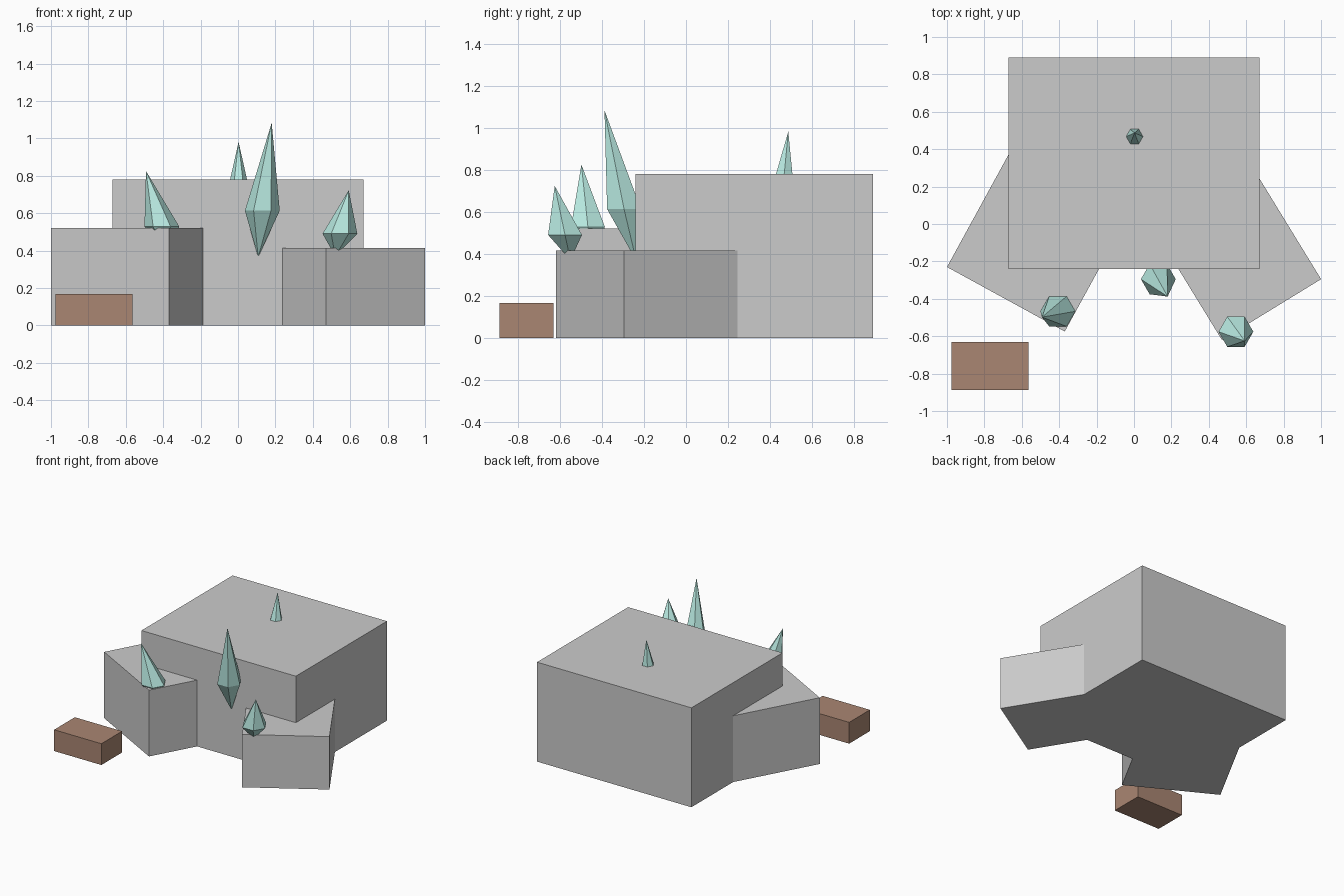
import bpy, bmesh, math
from mathutils import Matrix, Vector

if "Cube" in bpy.data.objects:
    bpy.data.objects.remove(bpy.data.objects["Cube"])


def material(name, rgb):
    m = bpy.data.materials.new(name)
    m.diffuse_color = (*rgb, 1)
    m.use_nodes = True
    m.node_tree.nodes["Principled BSDF"].inputs["Base Color"].default_value = m.diffuse_color
    return m


teal = material("crystal_teal", (0.5, 0.85, 0.78))
brown = material("wood_brown", (0.4, 0.24, 0.17))


def finish(name, bm, mat=None):
    bmesh.ops.recalc_face_normals(bm, faces=bm.faces)
    me = bpy.data.meshes.new(name)
    bm.to_mesh(me)
    bm.free()
    ob = bpy.data.objects.new(name, me)
    bpy.context.collection.objects.link(ob)
    if mat:
        me.materials.append(mat)
    return ob


def block(name, corner, size, angle=0, mat=None):
    """Box standing on the ground, turned about its front left corner."""
    bm = bmesh.new()
    bmesh.ops.create_cube(bm, size=1)
    bmesh.ops.translate(bm, verts=bm.verts, vec=(0.5, 0.5, 0.5))
    bmesh.ops.scale(bm, verts=bm.verts, vec=size)
    bmesh.ops.rotate(bm, verts=bm.verts, matrix=Matrix.Rotation(math.radians(angle), 3, 'Z'))
    bmesh.ops.translate(bm, verts=bm.verts, vec=(*corner, 0))
    return finish(name, bm, mat)


def crystal(name, centre, top, bottom, radius=0.093):
    """Six-sided leaning double pyramid."""
    bm = bmesh.new()
    c = Vector(centre)
    ring = [bm.verts.new(c + Vector((radius * math.cos(k * math.pi / 3),
                                     radius * math.sin(k * math.pi / 3), 0)))
            for k in range(6)]
    for tip in (bm.verts.new(top), bm.verts.new(bottom)):
        for k in range(6):
            bm.faces.new((ring[k], ring[(k + 1) % 6], tip))
    return finish(name, bm, teal)


# Rock blocks
block("main_rock", (-0.67, -0.24), (1.34, 1.13, 0.78))
block("left_rock", (-1.0, -0.23), (0.718, 0.80, 0.52), -28.7)
block("right_rock", (0.47, -0.62), (0.622, 0.72, 0.415), 31.5)

# Wooden crate at the front left
block("crate", (-0.975, -0.887), (0.41, 0.257, 0.167), 0, brown)

# Crystals growing from the rocks
crystal("front_crystal", (0.13, -0.295, 0.613), (0.18, -0.388, 1.083), (0.108, -0.236, 0.365))
crystal("right_crystal", (0.545, -0.576, 0.49), (0.592, -0.625, 0.723), (0.52, -0.55, 0.37))
crystal("left_crystal", (-0.407, -0.467, 0.528), (-0.492, -0.498, 0.825), (-0.38, -0.44, 0.37))
crystal("back_crystal", (0.003, 0.447, 0.565), (0.003, 0.487, 0.982), (0.003, 0.43, 0.36))
